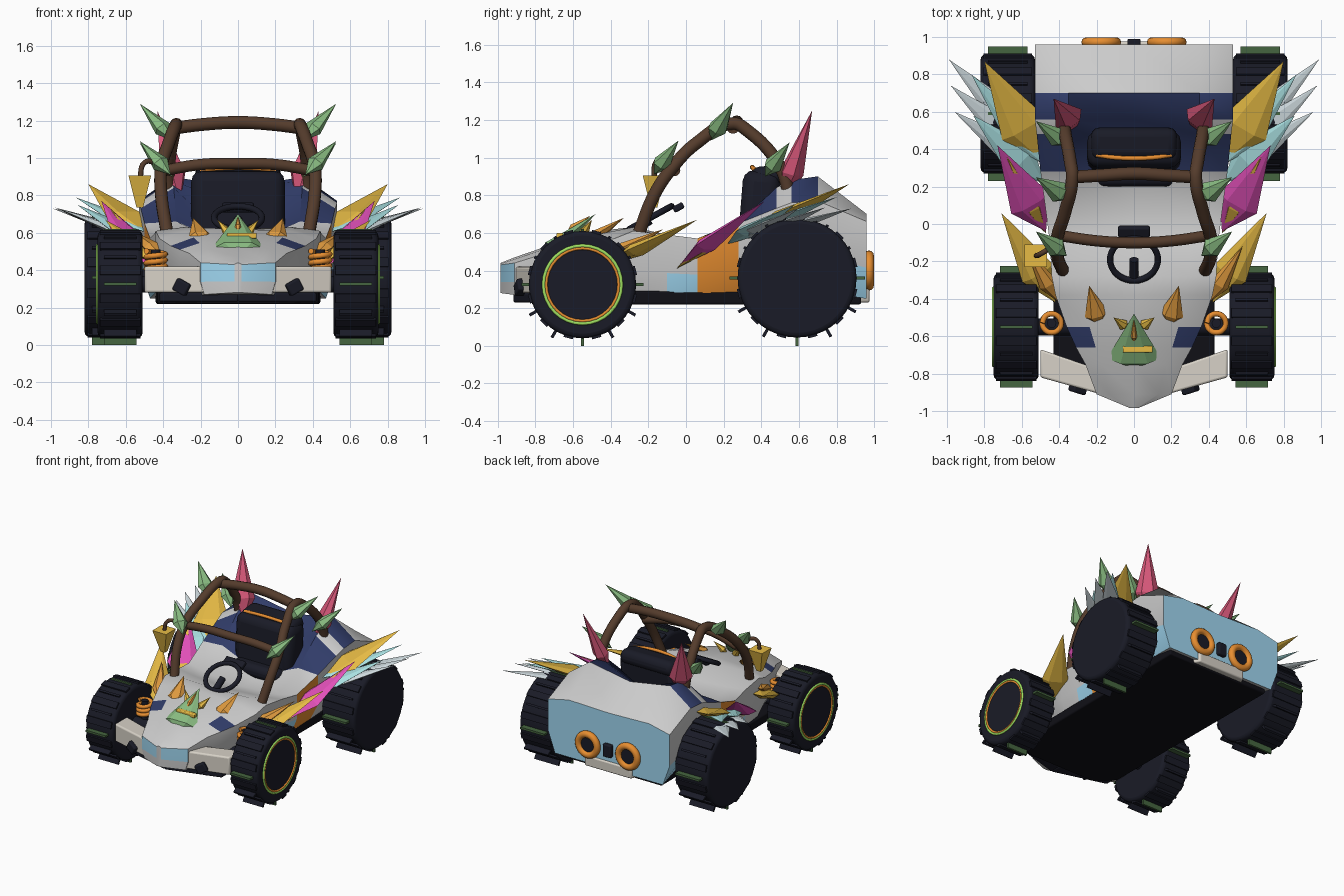
import bpy, bmesh, math
from mathutils import Vector as V

if "Cube" in bpy.data.objects:
    bpy.data.objects.remove(bpy.data.objects["Cube"])

COL = dict(white=(.9, .9, .9), navy=(.03, .045, .14), blue=(.35, .68, .88), orange=(.8, .27, .03),
           dark=(.01, .011, .02), black=(.005, .005, .008), brown=(.09, .045, .025), green=(.25, .5, .22), lime=(.35, .75, .12),
           moss=(.06, .13, .05), gold=(.8, .5, .06), amber=(.75, .33, .05), magenta=(.75, .08, .48),
           red=(.7, .1, .2), cyan=(.4, .75, .76), silver=(.62, .7, .73), beige=(.68, .64, .57))
MATS = {}
def mat(c):
    if c not in MATS:
        MATS[c] = bpy.data.materials.new(c)
        MATS[c].diffuse_color = (*COL[c], 1)
    return MATS[c]

def finish(ob, name, c=None, smooth=True, bevel=0):
    ob.name = name
    if c:
        ob.data.materials.append(mat(c))
    if bevel:
        m = ob.modifiers.new("bevel", 'BEVEL')
        m.width, m.segments, m.limit_method = bevel, 3, 'ANGLE'
    if smooth:
        bpy.ops.object.select_all(action='DESELECT')
        ob.select_set(True)
        bpy.context.view_layer.objects.active = ob
        bpy.ops.object.shade_smooth_by_angle(angle=math.radians(40))
    return ob

def from_bm(bm, name, c=None, smooth=False, bevel=0):
    bmesh.ops.recalc_face_normals(bm, faces=bm.faces)
    me = bpy.data.meshes.new(name)
    bm.to_mesh(me)
    bm.free()
    ob = bpy.data.objects.new(name, me)
    bpy.context.collection.objects.link(ob)
    return finish(ob, name, c, smooth, bevel)

def box(name, loc, size, c, rot=(0, 0, 0), bevel=0):
    bpy.ops.mesh.primitive_cube_add(size=1, location=loc, rotation=rot)
    ob = bpy.context.object
    ob.scale = size
    bpy.ops.object.transform_apply(location=False, rotation=False, scale=True)
    return finish(ob, name, c, bevel > 0, bevel)

def cyl(name, loc, r, depth, c, rot, n=24, bevel=0):
    bpy.ops.mesh.primitive_cylinder_add(vertices=n, radius=r, depth=depth, location=loc, rotation=rot)
    return finish(bpy.context.object, name, c, True, bevel)

def torus(name, loc, R, r, c, rot=(0, 0, 0)):
    bpy.ops.mesh.primitive_torus_add(location=loc, rotation=rot, major_radius=R, minor_radius=r,
                                     major_segments=32, minor_segments=12)
    return finish(bpy.context.object, name, c)

def tube(name, pts, r, c):
    cu = bpy.data.curves.new(name, 'CURVE')
    cu.dimensions, cu.bevel_depth, cu.bevel_resolution = '3D', r, 4
    cu.use_fill_caps, cu.resolution_u = True, 6
    sp = cu.splines.new('BEZIER')
    sp.bezier_points.add(len(pts) - 1)
    for b, p in zip(sp.bezier_points, pts):
        b.co = p
        b.handle_left_type = b.handle_right_type = 'AUTO'
    ob = bpy.data.objects.new(name, cu)
    bpy.context.collection.objects.link(ob)
    bpy.ops.object.select_all(action='DESELECT')
    ob.select_set(True)
    bpy.context.view_layer.objects.active = ob
    bpy.ops.object.convert(target='MESH')
    return finish(bpy.context.object, name, c)

def crystal(name, base, tip, w, t, c, f=.33):
    # faceted six-sided spike, widest at fraction f
    base, tip = V(base), V(tip)
    d = (tip - base).normalized()
    side = d.cross(V((0, 0, 1))).normalized()
    n = side.cross(d)
    bm = bmesh.new()
    a, b = bm.verts.new(base), bm.verts.new(tip)
    ring = [bm.verts.new(base.lerp(tip, f) + side * math.cos(k * math.pi / 3) * w / 2
                         + n * math.sin(k * math.pi / 3) * t / 2) for k in range(6)]
    for k in range(6):
        bm.faces.new((ring[k], ring[(k + 1) % 6], b))
        bm.faces.new((ring[(k + 1) % 6], ring[k], a))
    return from_bm(bm, name, c)

def prism(name, pts, z0, z1, c, bevel=0):
    bm = bmesh.new()
    f = bm.faces.new([bm.verts.new((x, y, z0)) for x, y in pts])
    g = bmesh.ops.extrude_face_region(bm, geom=[f])
    bmesh.ops.translate(bm, verts=[v for v in g['geom'] if isinstance(v, bmesh.types.BMVert)], vec=(0, 0, z1 - z0))
    return from_bm(bm, name, c, bevel > 0, bevel)

# Body shell: y, half width low, half width high, z low, z shoulder, z inner, z centre
SEC = [(-.985, .02, .02, .28, .43, .435, .44), (-.91, .18, .2, .27, .44, .46, .47),
       (-.75, .22, .26, .26, .49, .515, .525), (-.66, .25, .31, .25, .51, .545, .555),
       (-.55, .28, .36, .25, .53, .575, .59), (-.38, .34, .42, .25, .57, .61, .62),
       (-.28, .4, .44, .25, .61, .63, .62), (-.1, .42, .45, .25, .59, .57, .55),
       (.06, .42, .47, .25, .57, .53, .51), (.28, .42, .5, .26, .65, .66, .52),
       (.48, .42, .52, .28, .73, .84, .55), (.56, .42, .53, .29, .76, .88, .74),
       (.7, .43, .53, .29, .77, .9, .84), (.96, .47, .53, .25, .66, .7, .69)]
bm = bmesh.new()
rings = []
for y, wb, ws, zb, zs, zi, zc in SEC:
    h = [(0, zb), (wb, zb), (ws, zb + .4 * (zs - zb)), (ws, zs), (.66 * ws, zi), (0, zc)]
    rings.append([bm.verts.new((x, y, z)) for x, z in h + [(-x, z) for x, z in h[4:0:-1]]])
NAVY = {(3, 3), (9, 3), (9, 4), (10, 4), (11, 3), (11, 4)}
for i in range(len(rings) - 1):
    for k in range(10):
        f = bm.faces.new((rings[i][k], rings[i][(k + 1) % 10], rings[i + 1][(k + 1) % 10], rings[i + 1][k]))
        s = min(k, 9 - k)
        f.material_index = (1 if (i, s) in NAVY else 3 if i == 8 and s in (1, 2)
                            else 2 if (s == 1 and i in (7, 12)) or (s == 2 and i == 0) else 0)
bm.faces.new(rings[0])
bm.faces.new(rings[-1]).material_index = 2
body = from_bm(bm, "body_shell")
for c in ("white", "navy", "blue", "orange"):
    body.data.materials.append(mat(c))
finish(body, "body_shell")

# Chassis and bumpers
prism("chassis_floor", [(-.3, -.82), (.3, -.82), (.43, -.7), (.44, .93), (-.44, .93), (-.43, -.7)], .22, .29, "black", .01)
prism("rear_bumper", [(-.24, .9), (.24, .9), (.2, .975), (-.2, .975)], .23, .31, "beige", .01)
for s in (1, -1):
    prism("front_bumper", [(s * x, y) for x, y in ((.18, -.78), (.5, -.67), (.5, -.82), (.16, -.915))], .28, .42, "beige", .012)
    prism("bumper_skid", [(s * x, y) for x, y in ((0, -.75), (.42, -.68), (.42, -.8), (0, -.92))], .23, .28, "dark", .01)
    box("bumper_clamp", (s * .3, -.88, .31), (.08, .05, .07), "dark", (0, s * -.5, s * .3), .01)

# Wheels with tread plates, which stand out on the lower half only
def wheel(name, s, x0, x1, y, z, R, Rt):
    w, cx, turn = x1 - x0, s * (x0 + x1) / 2, (0, math.pi / 2, 0)
    cyl(name + "_tire", (cx, y, z), R, w, "dark", turn, 40, .025)
    for k in range(24):
        a = k * math.pi / 12
        thin = k % 2 == 0
        d = R - .006
        size = (w * .9, .05, .03)
        if thin:
            d = Rt - .025 if math.cos(a) < .1 else R - .015
            size = (w * .72, .016, .05)
        box(name + "_tread", (cx, y + d * math.sin(a), z + d * math.cos(a)), size,
            "moss" if k % 6 == 0 else "dark", (-a, 0, 0))
    cyl(name + "_axle", (s * x0 / 2, y, z), .045, x0, "dark", turn, 16)

for s in (1, -1):
    wheel("front_wheel", s, .51, .75, -.55, .325, .285, .325)
    wheel("rear_wheel", s, .53, .82, .59, .36, .316, .36)
    torus("wheel_ring_outer", (s * .75, -.55, .325), .207, .009, "lime", (0, math.pi / 2, 0))
    torus("wheel_ring_inner", (s * .75, -.55, .325), .193, .008, "orange", (0, math.pi / 2, 0))
    # Suspension spring
    turns = [(s * .44 + .05 * math.cos(a * .785), -.53 + .05 * math.sin(a * .785), .39 + .004 * a) for a in range(29)]
    tube("spring", turns, .015, "orange")
    tube("shock_absorber", [(s * .44, -.53, .3), (s * .44, -.53, .51)], .025, "dark")
    # Exhausts
    torus("exhaust_ring", (s * .175, .972, .4), .08, .026, "orange", (math.pi / 2, 0, 0))
    cyl("exhaust_core", (s * .175, .962, .4), .07, .03, "dark", (math.pi / 2, 0, 0))
box("tail_box", (0, .965, .4), (.07, .05, .1), "dark", bevel=.01)

# Roll cage
for s in (1, -1):
    tube("cage_side", [(s * x, y, z) for x, y, z in ((.38, -.25, .6), (.41, -.17, .8), (.41, -.07, .95), (.37, .06, 1.08),
                       (.33, .25, 1.18), (.34, .33, 1.14), (.37, .5, .95), (.37, .55, .8))], .034, "brown")
tube("cage_front_bar", [(-.41, -.06, .93), (-.2, -.09, .965), (0, -.1, .97), (.2, -.09, .965), (.41, -.06, .93)], .03, "brown")
tube("cage_top_bar", [(-.34, .25, 1.16), (-.18, .26, 1.18), (0, .27, 1.19), (.18, .26, 1.18), (.34, .25, 1.16)], .034, "brown")

# Seat and steering
box("seat_back", (0, .39, .73), (.5, .2, .4), "dark", (-.08, 0, 0), .06)
box("seat_cushion", (0, .3, .56), (.42, .2, .1), "dark", bevel=.04)
box("headrest", (0, .43, .9), (.46, .17, .11), "dark", (.1, 0, 0), .045)
tube("seat_piping", [(-.2, .37, .93), (-.1, .355, .945), (.1, .355, .945), (.2, .37, .93)], .012, "orange")
torus("steering_wheel", (0, -.19, .68), .128, .017, "dark", (.5, 0, 0))
tube("steering_column", [(0, -.33, .58), (0, -.19, .67)], .025, "dark")
box("steering_grip", (0, -.04, .735), (.17, .06, .035), "dark", (.5, 0, 0), .01)

# Crystals on both sides: name, base, tip, width, thickness, colour
SPIKES = [("cage_crystal", (.34, .13, 1.09), (.525, .25, 1.29), .12, .09, "green"),
          ("cage_crystal", (.36, -.17, .91), (.525, -.04, 1.09), .11, .09, "green"),
          ("cage_crystal", (.35, .42, .9), (.525, .55, 1.08), .11, .09, "green"),
          ("deck_crystal", (.31, .51, .76), (.43, .67, 1.25), .17, .11, "red"),
          ("wing_gold", (.49, .34, .6), (.8, .87, .86), .26, .07, "gold"),
          ("wing_magenta", (.47, -.04, .42), (.73, .42, .77), .23, .07, "magenta"),
          ("wing_gold_low", (.47, -.05, .41), (.68, .36, .73), .12, .06, "gold"),
          ("wing_silver", (.49, .38, .58), (.99, .88, .73), .18, .05, "silver"),
          ("wing_silver", (.5, .33, .57), (.98, .74, .735), .17, .05, "silver"),
          ("wing_silver", (.5, .28, .56), (.96, .6, .73), .15, .05, "silver"),
          ("wing_cyan", (.48, .32, .6), (.87, .8, .79), .17, .05, "cyan"),
          ("wing_cyan", (.48, .22, .54), (.86, .58, .75), .2, .06, "cyan"),
          ("flank_crystal", (.42, -.42, .43), (.71, .06, .67), .19, .07, "gold"),
          ("flank_crystal_small", (.4, -.42, .47), (.58, -.12, .62), .1, .07, "amber"),
          ("hood_crystal", (.18, -.56, .53), (.24, -.33, .68), .13, .07, "amber"),
          ("mask_horn", (.03, -.56, .57), (.11, -.5, .67), .06, .05, "gold")]
for s in (1, -1):
    for n, b, t, w, th, c in SPIKES:
        crystal(n, (s * b[0], *b[1:]), (s * t[0], *t[1:]), w, th, c)

# Hood mask with gold bar
crystal("hood_mask", (0, -.77, .47), (0, -.48, .7), .29, .11, "green", .18)
crystal("mask_ridge", (0, -.64, .59), (0, -.51, .69), .04, .06, "amber")
box("mask_bar", (.02, -.67, .585), (.16, .035, .03), "gold", bevel=.006)

# Hanging lantern
tube("lantern_arm", [(-.4, -.1, .92), (-.45, -.13, .975), (-.5, -.16, .975), (-.525, -.17, .88)], .014, "brown")
bpy.ops.mesh.primitive_cone_add(vertices=4, radius1=.025, radius2=.085, depth=.17, location=(-.525, -.17, .82), rotation=(0, 0, math.pi / 4))
finish(bpy.context.object, "lantern_cup", "gold", False)

for m in bpy.data.materials:
    if m.users and not m.is_grease_pencil:
        m.use_nodes = True
        m.node_tree.nodes["Principled BSDF"].inputs["Base Color"].default_value = m.diffuse_color
